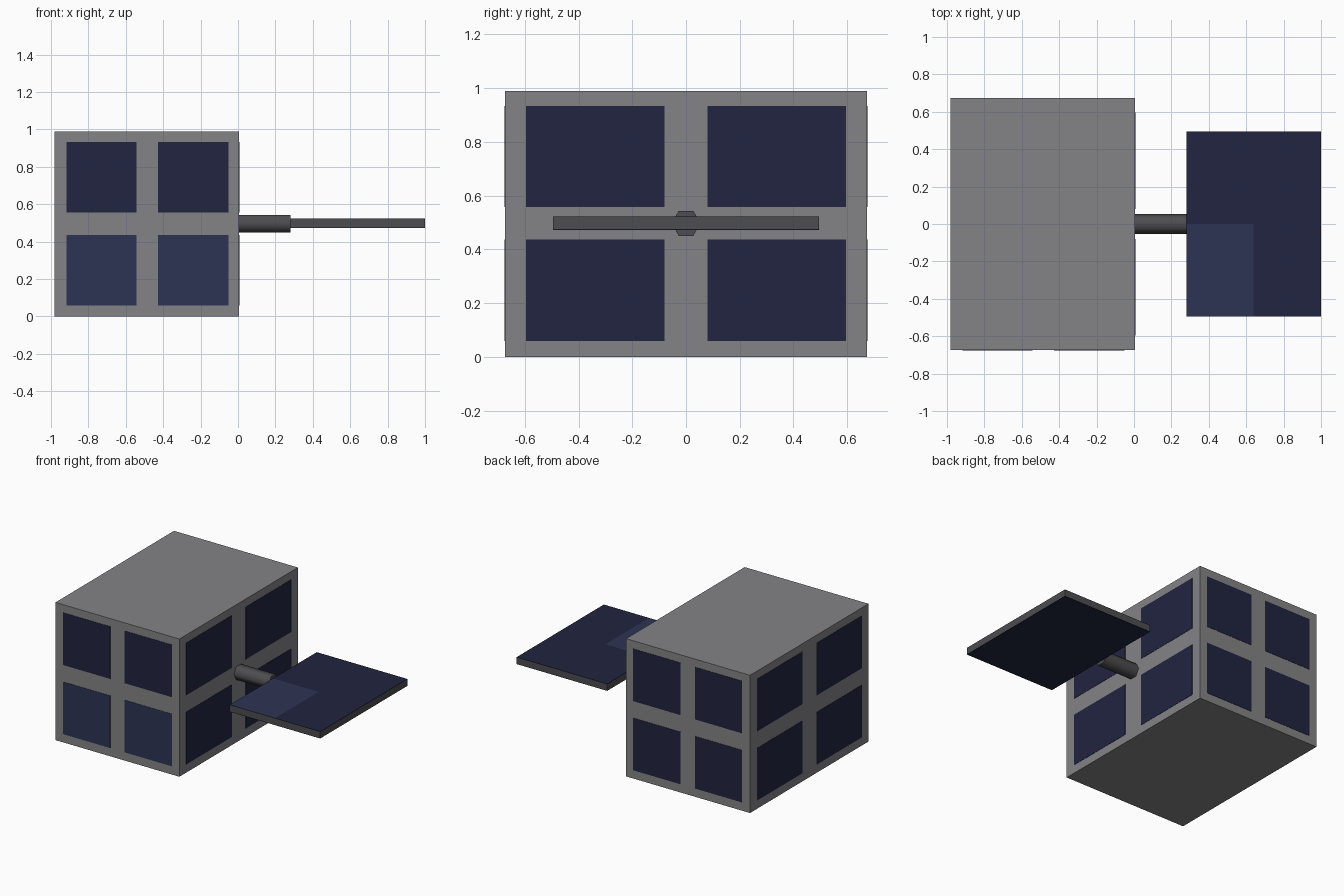
import bpy, math
from mathutils import Matrix

if "Cube" in bpy.data.objects:
    bpy.data.objects.remove(bpy.data.objects["Cube"])


def material(name, rgb):
    m = bpy.data.materials.new(name)
    m.diffuse_color = (*rgb, 1)
    m.use_nodes = True
    m.node_tree.nodes["Principled BSDF"].inputs["Base Color"].default_value = m.diffuse_color
    return m


GREY = material("body_grey", (0.23, 0.23, 0.24))
DARK = material("dark_grey", (0.075, 0.075, 0.08))
BLUE = material("cell_blue", (0.015, 0.018, 0.052))
LIGHT = material("cell_light_blue", (0.027, 0.034, 0.088))


def box(name, x, y, z, mat):
    """Box from (min, max) ranges along each axis."""
    bpy.ops.mesh.primitive_cube_add(size=1)
    o = bpy.context.object
    o.name = name
    o.data.transform(Matrix.Diagonal((x[1] - x[0], y[1] - y[0], z[1] - z[0], 1)))
    o.location = [(r[0] + r[1]) / 2 for r in (x, y, z)]
    o.data.materials.append(mat)
    return o


# Main body
X0, X1, Y, H = -0.98, 0.005, 0.673, 0.99
T = 0.002  # how far the thin cell plates stand off a surface
box("body", (X0, X1), (-Y, Y), (0, H), GREY)

# Four cells on each upright wall
rows = {"lower": (0.06, 0.436), "upper": (0.557, 0.933)}
cols_x = {"left": (-0.918, -0.544), "right": (-0.428, -0.052)}
cols_y = {"near": (-0.595, -0.08), "far": (0.08, 0.595)}
for row, z in rows.items():
    for col, x in cols_x.items():
        front_mat = LIGHT if row == "lower" else BLUE
        box(f"front_cell_{row}_{col}", x, (-Y - T, -Y + T), z, front_mat)
        box(f"back_cell_{row}_{col}", x, (Y - T, Y + T), z, BLUE)
    for col, y in cols_y.items():
        box(f"right_cell_{row}_{col}", (X1 - T, X1 + T), y, z, BLUE)
        box(f"left_cell_{row}_{col}", (X0 - T, X0 + T), y, z, BLUE)

# Six-sided arm, corners pointing along y
PANEL_X, ZC = 0.28, 0.497
bpy.ops.mesh.primitive_cylinder_add(vertices=6, radius=0.054, depth=PANEL_X - X1)
arm = bpy.context.object
arm.name = "arm"
arm.data.transform(Matrix.Rotation(math.pi / 2, 4, 'Y'))
arm.location = ((X1 + PANEL_X) / 2, 0, ZC)
arm.data.materials.append(DARK)
bpy.ops.object.shade_smooth_by_angle(angle=math.radians(65))

# Outboard panel slab, with four cells above and below
PY, PZ = 0.495, (0.473, 0.523)
box("panel_frame", (PANEL_X, 1.0), (-PY, PY), (PZ[0] + T, PZ[1] - T), DARK)
MID = (PANEL_X + 1.0) / 2
for i, x in enumerate([(PANEL_X, MID), (MID, 1.0)]):
    for j, y in enumerate([(-PY, 0), (0, PY)]):
        top_mat = LIGHT if i == j == 0 else BLUE
        box(f"panel_top_cell_{i}{j}", x, y, (PZ[1] - T, PZ[1]), top_mat)
        box(f"panel_bottom_cell_{i}{j}", x, y, (PZ[0], PZ[0] + T), BLUE)
